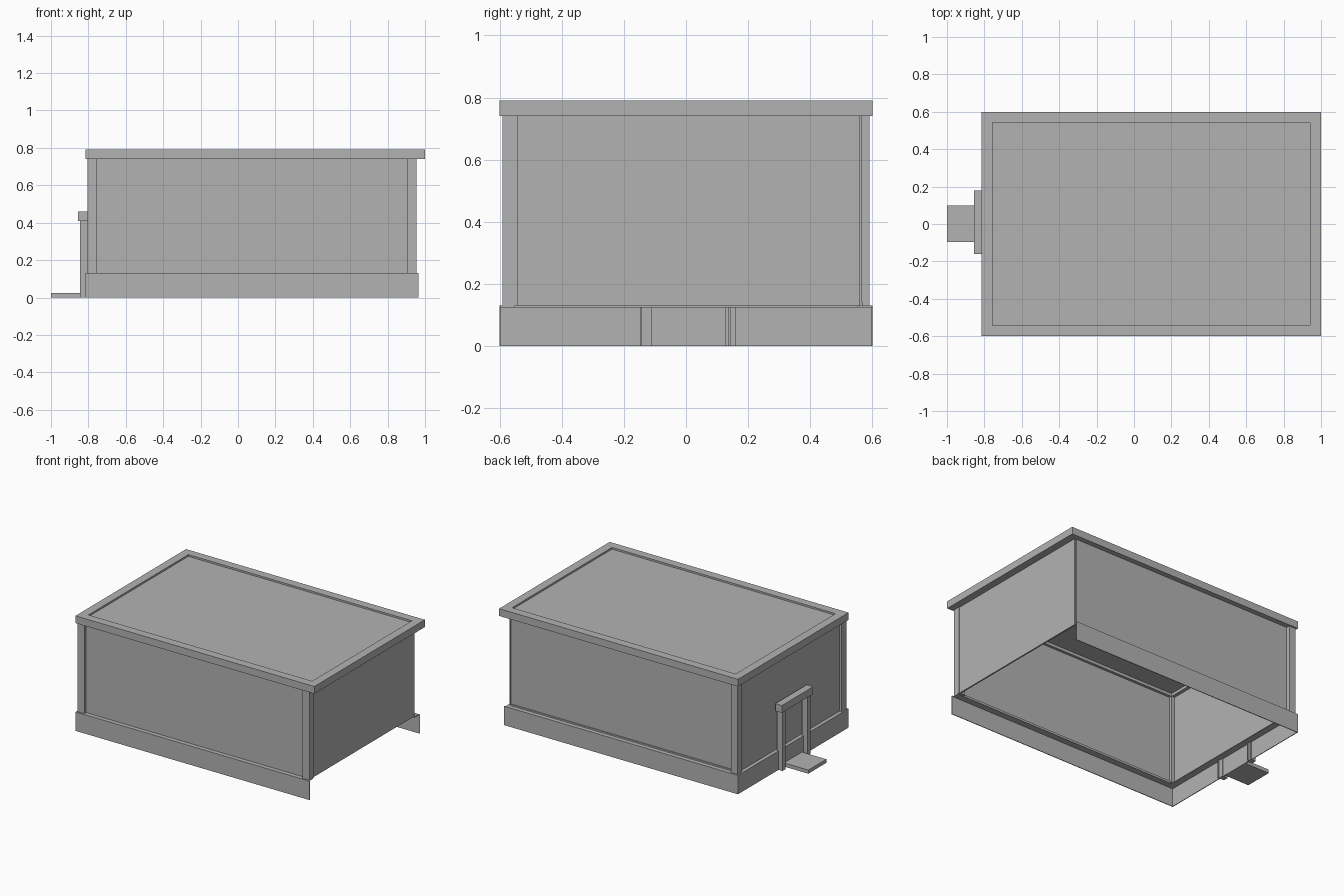
import bpy

cube = bpy.data.objects.get("Cube")
if cube:
    bpy.data.objects.remove(cube, do_unlink=True)

grey = bpy.data.materials.new("plain_grey")
grey.use_nodes = True
colour = (0.45, 0.45, 0.45, 1)
grey.diffuse_color = colour
grey.node_tree.nodes["Principled BSDF"].inputs["Base Color"].default_value = colour


def box(name, x, y, z):
    """Box from (low, high) ranges on each axis."""
    bpy.ops.mesh.primitive_cube_add(size=1)
    obj = bpy.context.object
    obj.name = obj.data.name = name
    for v in obj.data.vertices:
        v.co = [lo + (c + 0.5) * (hi - lo) for c, (lo, hi) in zip(v.co, (x, y, z))]
    obj.data.materials.append(grey)
    return obj


# Main levels and outlines
BASE, SILL, EAVES, TOP = 0.13, 0.14, 0.74, 0.79
WEST, SKIRT_END, EAST, SIDE = -0.815, 0.965, 1.0, 0.6
wall_z = (BASE, EAVES)

# Skirt and ledge: open at the +x end
for s, side in ((-1, "front"), (1, "back")):
    outer, inner = s * SIDE, s * (SIDE - 0.005)
    box(side + "_skirt", (WEST, SKIRT_END), sorted((outer, inner)), (0, BASE))
    box(side + "_ledge", (WEST, 0.955), sorted((outer, s * 0.55)), (BASE - 0.005, BASE))
    box(side + "_sill", (-0.79, 0.935), sorted((s * 0.57, s * 0.55)), (BASE, SILL))
box("end_skirt", (WEST, WEST + 0.005), (-SIDE, SIDE), (0, BASE))
box("end_ledge", (WEST, -0.765), (-SIDE, SIDE), (BASE - 0.005, BASE))
for y in (-0.145, 0.14):
    box("skirt_rib", (WEST, WEST + 0.02), (y - 0.003, y + 0.003), (0, BASE))

# Corner posts: the +x back corner stays open
for x, y in ((-0.805, -0.59), (-0.805, 0.54), (0.905, -0.59)):
    box("corner_post", (x, x + 0.05), (y, y + 0.05), wall_z)

# Wall panels, set slightly behind the posts
box("front_wall", (-0.79, 0.935), (-0.57, -0.56), wall_z)
box("back_wall", (-0.79, 0.935), (0.555, 0.565), wall_z)
box("left_wall", (0.94, 0.95), (-0.56, 0.56), wall_z)
box("right_wall", (-0.79, -0.78), (-0.565, 0.565), wall_z)

# Roof rim around a sunken panel
rim = 0.058
for s in (-1, 1):
    box("roof_side_rim", (WEST, EAST), sorted((s * SIDE, s * (SIDE - rim))), (EAVES, TOP))
for x in (WEST, EAST - rim):
    box("roof_end_rim", (x, x + rim), (rim - SIDE, SIDE - rim), (EAVES, TOP))
box("roof_panel", (WEST + rim, EAST - rim), (rim - SIDE, SIDE - rim), (EAVES + 0.02, TOP - 0.012))

# Entry step and handrail
box("entry_step", (-1.0, -0.815), (-0.095, 0.1), (0, 0.025))
for y in (-0.145, 0.125):
    box("rail_leg", (-0.845, -0.805), (y, y + 0.035), (0, 0.415))
box("handrail", (-0.855, -0.805), (-0.16, 0.18), (0.41, 0.46))
